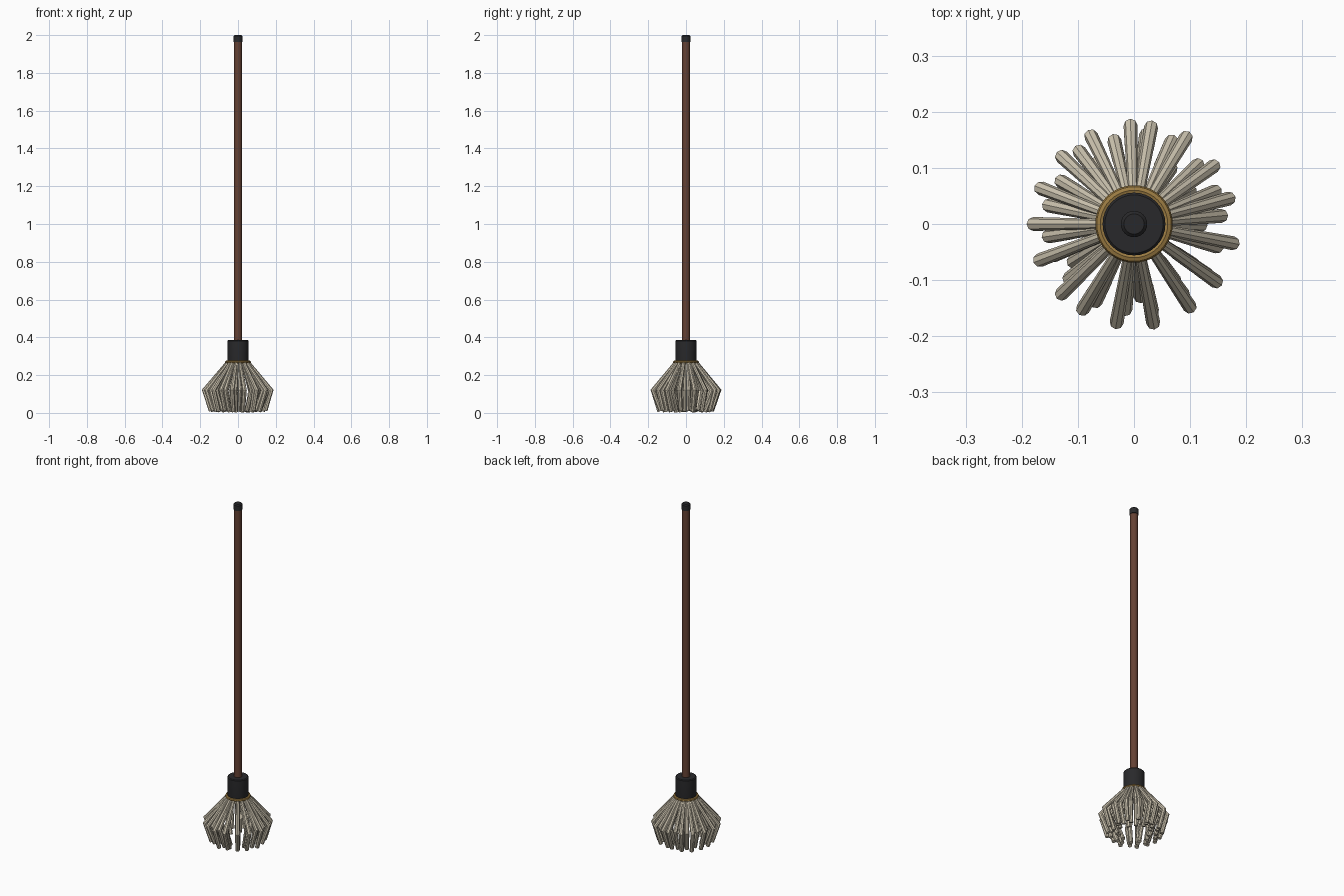
import bpy, bmesh, math, random
from mathutils import Vector

if "Cube" in bpy.data.objects:
    bpy.data.objects.remove(bpy.data.objects["Cube"])
random.seed(4)


def material(name, rgb):
    m = bpy.data.materials.new(name)
    m.diffuse_color = (*rgb, 1)
    m.use_nodes = True
    m.node_tree.nodes["Principled BSDF"].inputs["Base Color"].default_value = m.diffuse_color
    return m


WOOD = material("brown wood", (0.13, 0.053, 0.034))
BLACK = material("black plastic", (0.022, 0.022, 0.024))
BRASS = material("brass", (0.33, 0.2, 0.055))
CREAM = material("cream cotton", (0.62, 0.56, 0.44))


def finish(name, bm, mat):
    bmesh.ops.recalc_face_normals(bm, faces=bm.faces)
    me = bpy.data.meshes.new(name)
    bm.to_mesh(me)
    bm.free()
    me.materials.append(mat)
    ob = bpy.data.objects.new(name, me)
    bpy.context.collection.objects.link(ob)
    bpy.ops.object.select_all(action='DESELECT')
    ob.select_set(True)
    bpy.context.view_layer.objects.active = ob
    bpy.ops.object.shade_smooth_by_angle(angle=math.radians(35))
    return ob


def skin(bm, rings, close=False):
    """Bridge a list of vertex rings, capping the ends unless closed."""
    n = len(rings[0])
    pairs = list(zip(rings, rings[1:] + rings[:1])) if close else list(zip(rings, rings[1:]))
    for a, b in pairs:
        for i in range(n):
            j = (i + 1) % n
            bm.faces.new((a[i], a[j], b[j], b[i]))
    if not close:
        bm.faces.new(rings[0])
        bm.faces.new(rings[-1])


def lathe(name, profile, mat, sides=32, close=False):
    bm = bmesh.new()
    rings = [[bm.verts.new((r * math.cos(2 * math.pi * i / sides),
                            r * math.sin(2 * math.pi * i / sides), z))
              for i in range(sides)] for r, z in profile]
    skin(bm, rings, close)
    return finish(name, bm, mat)


# Handle, end cap and socket
lathe("handle", [(0.021, 0.3), (0.021, 1.97)], WOOD, 24)
lathe("end_cap", [(0.0235, 1.963), (0.0235, 1.994), (0.018, 2.0)], BLACK, 24)
lathe("socket", [(0.055, 0.262), (0.056, 0.268), (0.056, 0.381), (0.052, 0.385)], BLACK)

# Brass collar ring
lathe("collar_ring", [(0.06 + 0.009 * math.cos(k * math.pi / 4),
                       0.269 + 0.008 * math.sin(k * math.pi / 4)) for k in range(8)],
      BRASS, 40, True)


def strand(bm, angle, reach, tip, bend_z, tip_z, start=0.058, sides=8):
    """One cotton strand: out from the collar, bent, then down to the floor."""
    radial = Vector((math.cos(angle), math.sin(angle), 0))
    side = Vector((-radial.y, radial.x, 0))
    path = [(start, 0.265, 0.009), (reach, bend_z, 0.0125), (tip, tip_z, 0.0115)]
    pts = [radial * r + Vector((0, 0, z)) for r, z, _ in path]
    d0, d1 = (pts[1] - pts[0]).normalized(), (pts[2] - pts[1]).normalized()
    rings = []
    for p, d, (_, _, w) in zip(pts, (d0, (d0 + d1).normalized(), d1), path):
        up = d.cross(side)
        rings.append([bm.verts.new(p + side * w * math.cos(2 * math.pi * i / sides)
                                   + up * w * math.sin(2 * math.pi * i / sides))
                      for i in range(sides)])
    skin(bm, rings)


# Outer, middle and inner rows of strands
outer = [92, 80, 59, 36, 15, -11, -35, -56, -79, -100, -121, -136, -159, 180, 159, 137, 116]
bm = bmesh.new()
for a in outer:
    strand(bm, math.radians(a), random.uniform(0.174, 0.18), random.uniform(0.135, 0.15),
           0.12, random.uniform(0.007, 0.014))
finish("outer_strands", bm, CREAM)

bm = bmesh.new()
for k in range(18):
    a = math.radians(k * 20 + 5 + random.uniform(-5, 5))
    strand(bm, a, random.uniform(0.15, 0.163), random.uniform(0.11, 0.125),
           0.12, random.uniform(0.006, 0.014), 0.054)
finish("middle_strands", bm, CREAM)

bm = bmesh.new()
for k in range(12):
    a = math.radians(k * 30 + random.uniform(-6, 6))
    strand(bm, a, random.uniform(0.115, 0.13), random.uniform(0.08, 0.095),
           0.12, random.uniform(0.004, 0.012), 0.044)
finish("inner_strands", bm, CREAM)
